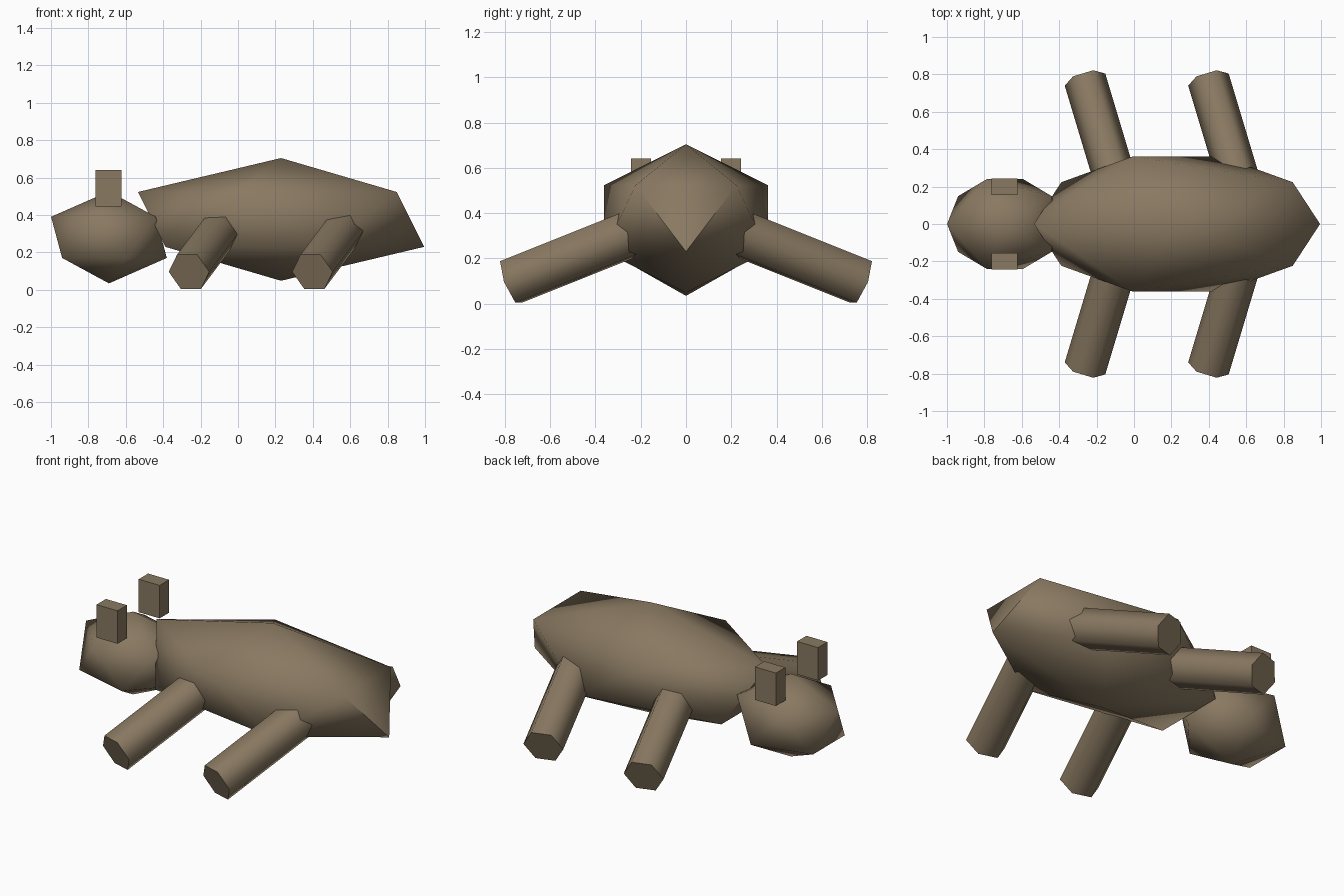
import bpy
from math import radians, pi
from mathutils import Vector, Quaternion

cube = bpy.data.objects.get("Cube")
if cube:
    bpy.data.objects.remove(cube, do_unlink=True)

# Single brown colour
brown = bpy.data.materials.new("warm_brown")
brown.use_nodes = True
color = (0.25, 0.19, 0.12, 1)
brown.diffuse_color = color
brown.node_tree.nodes["Principled BSDF"].inputs["Base Color"].default_value = color


def finish(name):
    """Name the new part, colour it and smooth its gentle edges."""
    obj = bpy.context.object
    obj.name = name
    obj.data.materials.append(brown)
    bpy.ops.object.transform_apply(location=False, rotation=False, scale=True)
    bpy.ops.object.shade_smooth_by_angle(angle=radians(65))


def blob(name, center, radii):
    """Stretched icosahedron, turned so its high tip points to -x."""
    bpy.ops.mesh.primitive_ico_sphere_add(
        subdivisions=1, radius=1, location=center, rotation=(0, 0, pi))
    bpy.context.object.scale = radii
    finish(name)


def leg(name, x, side):
    """Six-sided leg running from the foot up into the body."""
    foot = Vector((x, side * 0.772, 0.096))
    axis = Vector((0.3, -side, 0.4)).normalized()
    length = 0.72
    turn = axis.to_track_quat('Z', 'Y') @ Quaternion((0, 0, 1), radians(30))
    bpy.ops.mesh.primitive_cylinder_add(
        vertices=6, radius=0.113, depth=length,
        location=foot + axis * length / 2, rotation=turn.to_euler())
    finish(name)


# Body and head
blob("body", (0.23, 0, 0.376), (0.855, 0.425, 0.328))
blob("head", (-0.69, 0, 0.28), (0.346, 0.283, 0.246))

# Ears and legs on both sides
for side, label in ((-1, "front"), (1, "back")):
    bpy.ops.mesh.primitive_cube_add(size=1, location=(-0.692, side * 0.198, 0.543))
    bpy.context.object.scale = (0.138, 0.088, 0.196)
    finish("ear_" + label)
    leg("fore_leg_" + label, -0.262, side)
    leg("hind_leg_" + label, 0.398, side)
